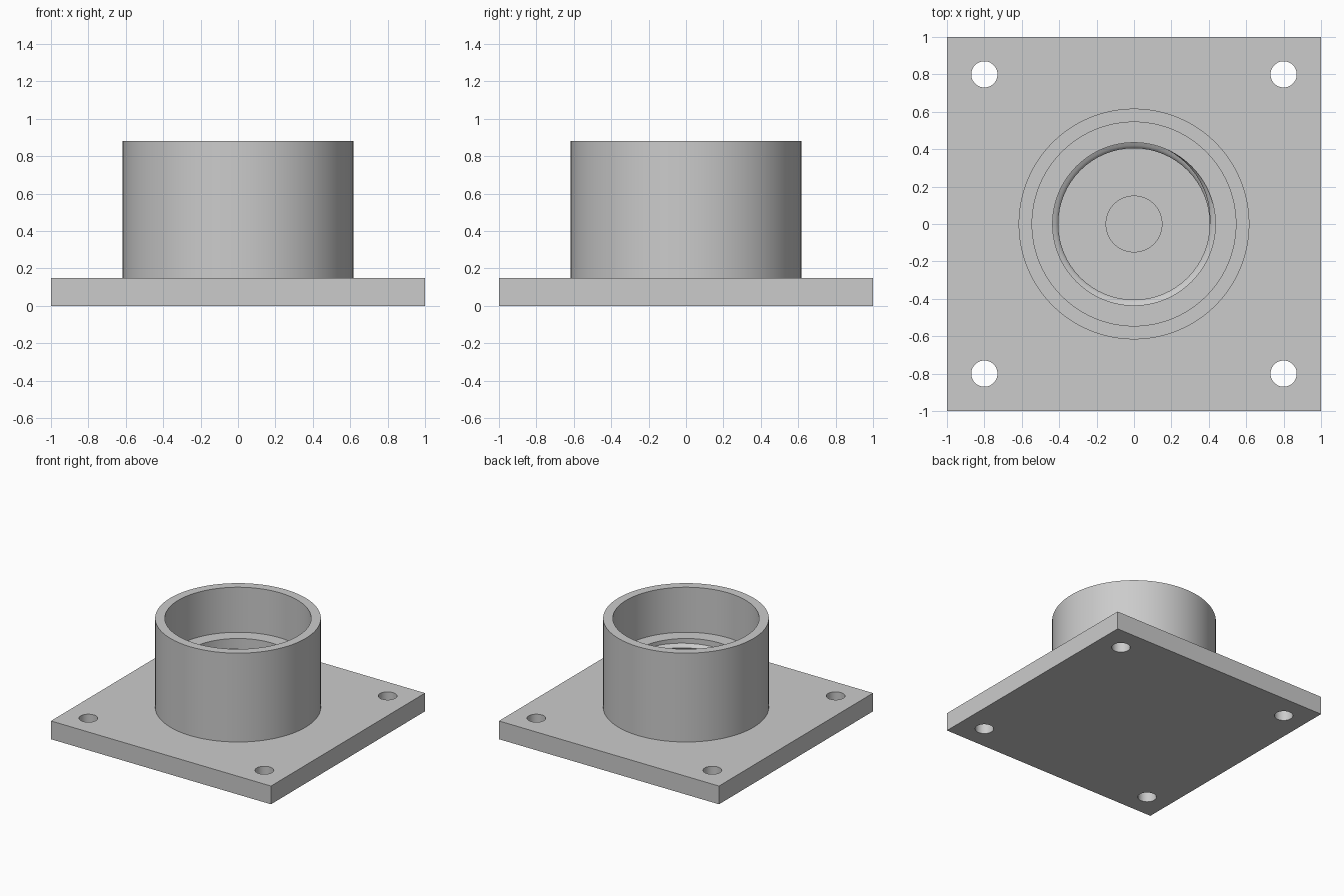
import bpy, bmesh, math

cube = bpy.data.objects.get("Cube")
if cube:
    bpy.data.objects.remove(cube, do_unlink=True)

grey = bpy.data.materials.new("plain grey")
grey.use_nodes = True
GREY = (0.6, 0.6, 0.6, 1)
grey.diffuse_color = GREY
grey.node_tree.nodes["Principled BSDF"].inputs["Base Color"].default_value = GREY

PLATE_TOP, RIM, LEDGE = 0.15, 0.88, 0.51
OUTER, CUP, BORE, CREST = 0.617, 0.545, 0.435, 0.405
SEGMENTS = 96


def finish(name, bm):
    mesh = bpy.data.meshes.new(name)
    bm.to_mesh(mesh)
    bm.free()
    mesh.materials.append(grey)
    obj = bpy.data.objects.new(name, mesh)
    bpy.context.collection.objects.link(obj)
    return obj


def smooth(obj):
    bpy.ops.object.select_all(action="DESELECT")
    obj.select_set(True)
    bpy.context.view_layer.objects.active = obj
    bpy.ops.object.shade_smooth_by_angle(angle=math.radians(35))


def lathe(name, profile):
    # Profile runs bottom outside, over the top, to the inside
    bm = bmesh.new()
    verts = [bm.verts.new((r, 0, z)) for r, z in profile]
    edges = [bm.edges.new(pair) for pair in zip(verts, verts[1:])]
    bmesh.ops.spin(bm, geom=verts + edges, cent=(0, 0, 0), axis=(0, 0, 1),
                   angle=math.tau, steps=SEGMENTS)
    bmesh.ops.remove_doubles(bm, verts=bm.verts, dist=1e-4)
    bmesh.ops.recalc_face_normals(bm, faces=bm.faces)
    # The outermost wall must face outwards
    wall = max(bm.faces, key=lambda f: f.calc_center_median().xy.length)
    if wall.normal.dot(wall.calc_center_median()) < 0 and abs(wall.normal.z) < 0.5:
        bmesh.ops.reverse_faces(bm, faces=bm.faces)
    obj = finish(name, bm)
    smooth(obj)
    return obj


# Square base plate
bm = bmesh.new()
bmesh.ops.create_cube(bm, size=2)
for v in bm.verts:
    v.co.z = PLATE_TOP if v.co.z > 0 else 0
plate = finish("base_plate", bm)

# Four screw holes through the corners
bm = bmesh.new()
for x in (-0.8, 0.8):
    for y in (-0.8, 0.8):
        hole = bmesh.ops.create_cone(bm, cap_ends=True, segments=48,
                                     radius1=0.07, radius2=0.07, depth=1)
        bmesh.ops.translate(bm, verts=hole["verts"], vec=(x, y, 0))
cutter = finish("screw_hole_cutter", bm)
cutter.hide_render = True
cut = plate.modifiers.new("screw_holes", "BOOLEAN")
cut.operation, cut.object, cut.solver = "DIFFERENCE", cutter, "EXACT"
bpy.context.view_layer.objects.active = plate
bpy.ops.object.modifier_apply(modifier=cut.name)
bpy.data.objects.remove(cutter, do_unlink=True)
smooth(plate)

# Round cup with a ledge stepping in to the narrower bore
lathe("socket_cup", [(OUTER, PLATE_TOP), (OUTER, RIM), (CUP, RIM),
                     (CUP, LEDGE), (BORE, LEDGE), (BORE, PLATE_TOP)])

# Low round contact on the floor of the bore
lathe("centre_contact", [(0.152, PLATE_TOP), (0.152, 0.19), (0, 0.19)])

# Rounded screw thread winding up the bore, fading in and out at the ends
PITCH, TURNS, STEPS, SIDES = 0.09, 3.2, 64, 6
bm = bmesh.new()
previous = None
total = int(TURNS * STEPS)
for i in range(total + 1):
    a = math.tau * i / STEPS
    fade = min(1, i / 12, (total - i) / 12)
    row = []
    for j in range(SIDES + 1):
        t = j / SIDES
        r = BORE + 0.001 - (BORE + 0.001 - CREST) * fade * math.sin(math.pi * t)
        z = 0.165 + PITCH * i / STEPS + 0.05 * t
        row.append(bm.verts.new((r * math.cos(a), r * math.sin(a), z)))
    if previous:
        for j in range(SIDES):
            bm.faces.new((previous[j], previous[j + 1], row[j + 1], row[j]))
    previous = row
smooth(finish("screw_thread", bm))
